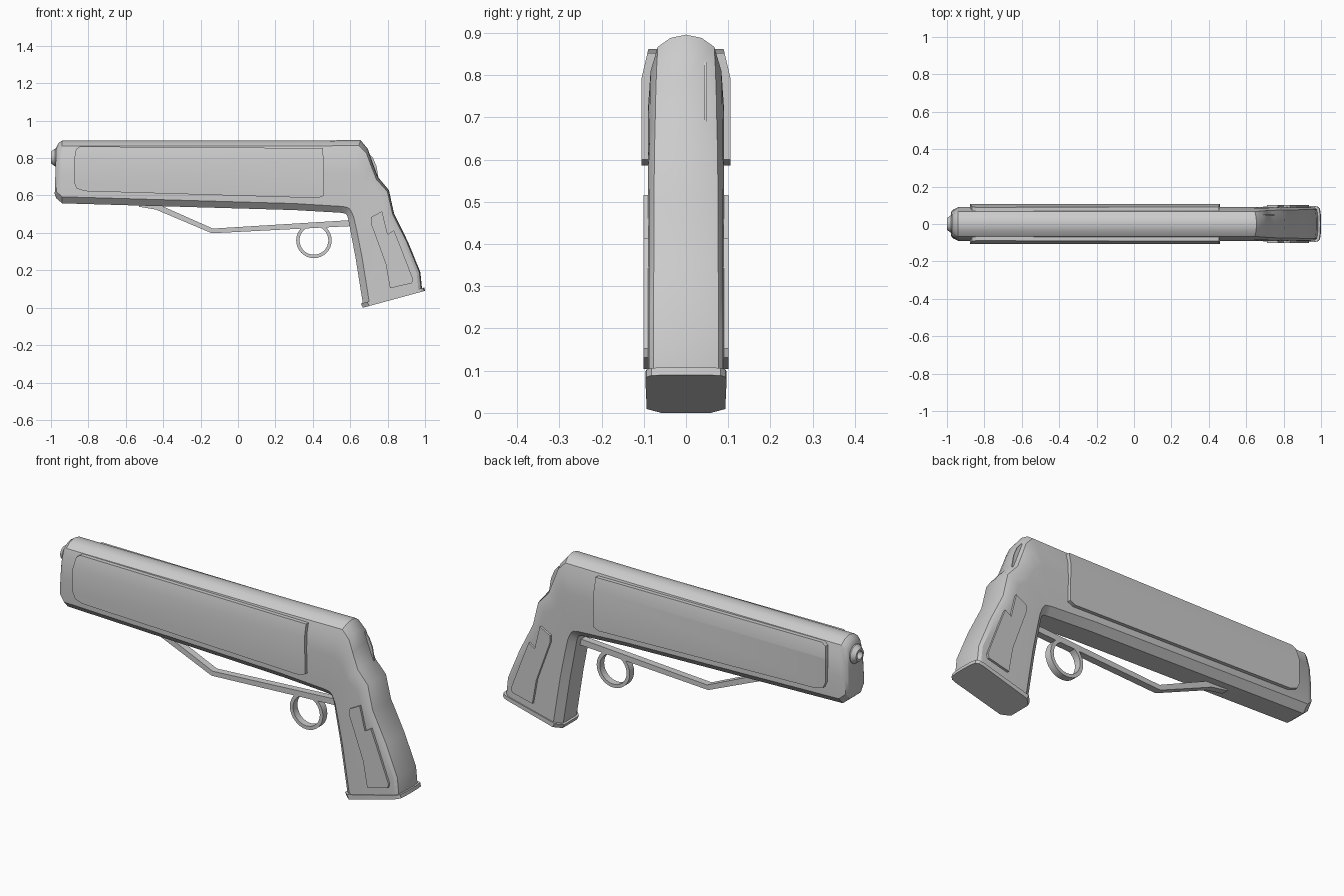
import bpy, bmesh, math
from mathutils import Vector

if "Cube" in bpy.data.objects:
    bpy.data.objects.remove(bpy.data.objects["Cube"])

grey = bpy.data.materials.new("plain grey")
grey.diffuse_color = (0.6, 0.6, 0.6, 1)
grey.use_nodes = True
grey.node_tree.nodes["Principled BSDF"].inputs["Base Color"].default_value = grey.diffuse_color


def finish(name, bm, angle=30):
    bmesh.ops.recalc_face_normals(bm, faces=bm.faces)
    me = bpy.data.meshes.new(name)
    bm.to_mesh(me)
    bm.free()
    me.materials.append(grey)
    me.shade_smooth()
    me.set_sharp_from_angle(angle=math.radians(angle))
    ob = bpy.data.objects.new(name, me)
    bpy.context.collection.objects.link(ob)
    return ob


def skin(bm, rings, cap=True, closed=False):
    """Join rings of vertices with quads."""
    n = len(rings[0])
    pairs = list(zip(rings, rings[1:]))
    if closed:
        pairs.append((rings[-1], rings[0]))
    for a, b in pairs:
        for i in range(n):
            j = (i + 1) % n
            bm.faces.new((a[i], a[j], b[j], b[i]))
    if cap:
        bm.faces.new(rings[0])
        bm.faces.new(rings[-1])


def loft(name, sections):
    """Each section: bottom point, top point, width scale, roundness of top."""
    bm = bmesh.new()
    rings = []
    for bx, bz, tx, tz, s, r in sections:
        b, t = Vector((bx, 0, bz)), Vector((tx, 0, tz))
        length = (t - b).length
        u = (t - b) / length
        half = [(0.0, 0.055), (0.035, 0.087)]
        body = [(0.18, 0.09), (0.09, 0.084), (0.03, 0.067), (0.008, 0.037)]
        grip = [(0.03, 0.09), (0.012, 0.088), (0.003, 0.078), (0.0, 0.045)]
        for (d1, y1), (d0, y0) in zip(body, grip):
            half.append((length - (d0 + (d1 - d0) * r), y0 + (y1 - y0) * r))
        pts = half + [(length, 0)] + [(d, -y) for d, y in reversed(half)]
        rings.append([bm.verts.new(b + u * d + Vector((0, y * s, 0))) for d, y in pts])
    skin(bm, rings)
    return finish(name, bm)


def prism(name, outline, y0, y1, shape=None, cut=None):
    """Extrude an x-z outline from y0 to y1; shape(z) trims the outer side."""
    bm = bmesh.new()
    skin(bm, [[bm.verts.new((x, y, z)) for x, z in outline] for y in (y0, y1)])
    if cut:
        bmesh.ops.bisect_plane(bm, geom=bm.verts[:] + bm.edges[:] + bm.faces[:],
                               plane_co=(0, 0, cut), plane_no=(0, 0, 1))
    if shape:
        for v in bm.verts:
            if abs(v.co.y - y1) < 1e-5:
                v.co.y *= shape(v.co.z)
    return finish(name, bm)


def lathe(name, profile, centre, axis, n=32, closed=False):
    """Spin (position along axis, radius) points around x or y."""
    bm = bmesh.new()
    rings = []
    for a, r in profile:
        ring = []
        for i in range(n):
            c, s = r * math.cos(math.tau * i / n), r * math.sin(math.tau * i / n)
            off = Vector((a, c, s)) if axis == "x" else Vector((c, a, s))
            ring.append(bm.verts.new(Vector(centre) + off))
        rings.append(ring)
    skin(bm, rings, cap=not closed, closed=closed)
    return finish(name, bm)


# Body flowing round into the grip
loft("body_and_grip", [
    (-0.98, 0.61, -0.972, 0.855, 0.70, 1),
    (-0.972, 0.585, -0.96, 0.88, 0.86, 1),
    (-0.94, 0.558, -0.94, 0.894, 1, 1),
    (0.30, 0.522, 0.30, 0.894, 1, 1),
    (0.545, 0.508, 0.655, 0.896, 1, 1),
    (0.575, 0.503, 0.695, 0.848, 1, 0.8),
    (0.583, 0.495, 0.717, 0.783, 1, 0.6),
    (0.587, 0.482, 0.749, 0.698, 1, 0.45),
    (0.592, 0.46, 0.807, 0.628, 1, 0.3),
    (0.605, 0.39, 0.834, 0.505, 1, 0.2),
    (0.628, 0.27, 0.91, 0.35, 1, 0.15),
    (0.652, 0.12, 0.975, 0.19, 1, 0.1),
    (0.668, 0.02, 0.984, 0.10, 1, 0.1)])

# Foot plate of the grip
loft("grip_base", [
    (0.657, 0.022, 0.996, 0.108, 1.07, 0.1),
    (0.668, 0.0, 1.0, 0.09, 1.07, 0.1)])

# Muzzle with a bored hole
lathe("muzzle", [(0.05, 0.048), (0.022, 0.048), (0.012, 0.040), (0.0, 0.032),
                 (0.0, 0.021), (0.04, 0.021)], (-1.0, 0, 0.803), "x")

# Side covers and grip panels, mirrored on both sides
cover = [(-0.845, 0.862), (0.455, 0.853), (0.46, 0.60), (0.43, 0.586), (-0.82, 0.623),
         (-0.862, 0.637), (-0.877, 0.67), (-0.877, 0.79), (-0.866, 0.848)]
panel = [(0.711, 0.484), (0.77, 0.516), (0.80, 0.393), (0.834, 0.414), (0.866, 0.334),
         (0.936, 0.152), (0.93, 0.131), (0.813, 0.104), (0.79, 0.233), (0.71, 0.452)]
for side, sign in (("left", -1), ("right", 1)):
    prism("side_cover_" + side, cover, sign * 0.06, sign * 0.106,
          lambda z: 1 - max(0, z - 0.79) * 2.2, 0.79)
    prism("grip_panel_" + side, panel, sign * 0.07, sign * 0.101)

# Lever bar under the body and finger ring
prism("lever_bar", [(-0.53, 0.555), (-0.41, 0.545), (-0.134, 0.423), (0.60, 0.468),
                    (0.60, 0.436), (-0.14, 0.398), (-0.44, 0.525), (-0.53, 0.54)],
      -0.018, 0.018)
lathe("finger_ring", [(-0.018, 0.095), (0.018, 0.095), (0.018, 0.077), (-0.018, 0.077)],
      (0.406, 0, 0.36), "y", 32, True)

# Thin offset fin on the back
prism("rear_fin", [(0.695, 0.832), (0.722, 0.80), (0.741, 0.755), (0.752, 0.69),
                   (0.72, 0.69), (0.68, 0.80)], 0.043, 0.05)
